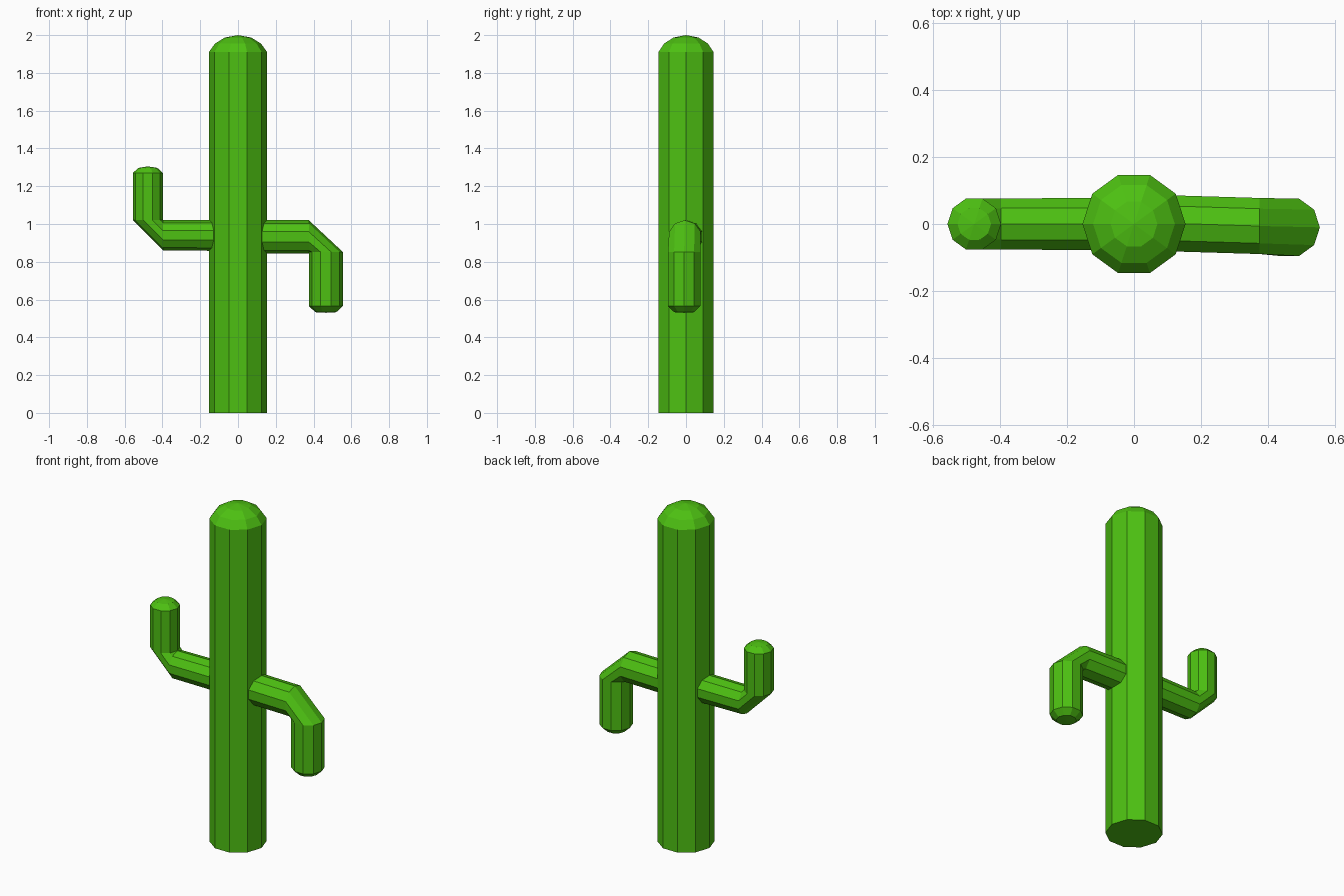
import bpy, bmesh
from math import cos, sin, tau
from mathutils import Vector

if "Cube" in bpy.data.objects:
    bpy.data.objects.remove(bpy.data.objects["Cube"])

X, Y, Z = Vector((1, 0, 0)), Vector((0, 1, 0)), Vector((0, 0, 1))
SIDES = 10

green = bpy.data.materials.new("cactus_green")
green.diffuse_color = (0.075, 0.53, 0.006, 1)
green.use_nodes = True
green.node_tree.nodes["Principled BSDF"].inputs["Base Color"].default_value = green.diffuse_color


def loft(name, rings, tip):
    """Skin flat-shaded rings of (centre, radius, normal-side axis), ending in a tip."""
    bm = bmesh.new()
    loops = []
    for centre, r, axis in rings:
        c = Vector(centre)
        loops.append([bm.verts.new(c + r * (axis * cos(tau * i / SIDES) + Y * sin(tau * i / SIDES)))
                      for i in range(SIDES)])
    bm.faces.new(loops[0])
    for a, b in zip(loops, loops[1:]):
        for i in range(SIDES):
            j = (i + 1) % SIDES
            bm.faces.new((a[i], a[j], b[j], b[i]))
    end = bm.verts.new(tip)
    for i in range(SIDES):
        bm.faces.new((loops[-1][i], loops[-1][(i + 1) % SIDES], end))
    # rings touch at the inside of each elbow
    bmesh.ops.remove_doubles(bm, verts=bm.verts, dist=0.002)
    bmesh.ops.recalc_face_normals(bm, faces=bm.faces)
    mesh = bpy.data.meshes.new(name)
    bm.to_mesh(mesh)
    bm.free()
    mesh.materials.append(green)
    obj = bpy.data.objects.new(name, mesh)
    bpy.context.collection.objects.link(obj)
    return obj


# Trunk with domed top
loft("trunk", [((0, 0, 0), 0.154, X), ((0, 0, 1.91), 0.154, X),
               ((0, 0, 1.955), 0.122, X), ((0, 0, 1.987), 0.07, X)], (0, 0, 2.0))

# Arm that bends upward
loft("raised_arm", [((-0.11, 0, 0.94), 0.082, Z), ((-0.397, 0, 0.94), 0.08, Z),
                    ((-0.477, 0, 1.02), 0.08, X), ((-0.477, 0, 1.27), 0.08, X),
                    ((-0.477, 0, 1.297), 0.05, X)], (-0.477, 0, 1.305))

# Arm that bends downward
loft("drooping_arm", [((0.11, 0.002, 0.932), 0.088, Z), ((0.375, -0.006, 0.932), 0.088, Z),
                      ((0.465, -0.01, 0.852), 0.09, X), ((0.465, -0.01, 0.565), 0.09, X),
                      ((0.465, -0.01, 0.533), 0.055, X)], (0.465, -0.01, 0.53))
